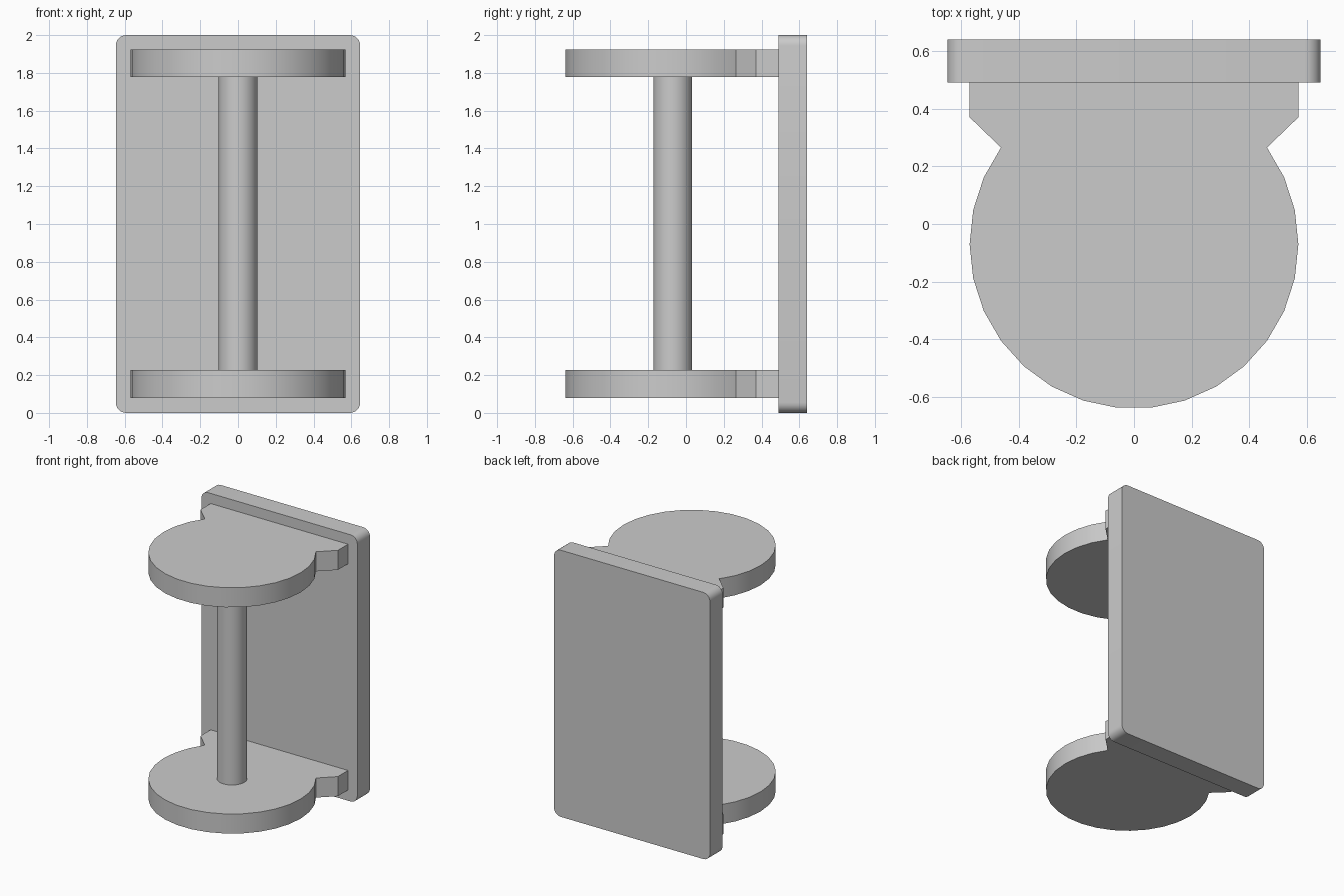
import bpy, bmesh
from math import cos, sin, pi, radians
from mathutils import Vector

old = bpy.data.objects.get("Cube")
if old:
    bpy.data.objects.remove(old, do_unlink=True)

grey = bpy.data.materials.new("plain grey")
grey.use_nodes = True
colour = (0.6, 0.6, 0.6, 1)
grey.diffuse_color = colour
grey.node_tree.nodes["Principled BSDF"].inputs["Base Color"].default_value = colour

AXIS_Y = -0.07  # centre line of pole and discs


def extrude(name, outline, direction):
    """Extrude a flat outline into a closed solid."""
    bm = bmesh.new()
    face = bm.faces.new([bm.verts.new(p) for p in outline])
    result = bmesh.ops.extrude_face_region(bm, geom=[face], use_keep_orig=True)
    moved = [v for v in result["geom"] if isinstance(v, bmesh.types.BMVert)]
    bmesh.ops.translate(bm, verts=moved, vec=Vector(direction))
    bmesh.ops.recalc_face_normals(bm, faces=bm.faces)
    mesh = bpy.data.meshes.new(name)
    bm.to_mesh(mesh)
    bm.free()
    obj = bpy.data.objects.new(name, mesh)
    bpy.context.collection.objects.link(obj)
    mesh.materials.append(grey)
    bpy.ops.object.select_all(action="DESELECT")
    obj.select_set(True)
    bpy.context.view_layer.objects.active = obj
    bpy.ops.object.shade_smooth_by_angle(angle=radians(30))
    return obj


def arc(cx, cy, r, start, stop, steps):
    angles = [radians(start + (stop - start) * i / steps) for i in range(steps + 1)]
    return [(cx + r * cos(a), cy + r * sin(a)) for a in angles]


# Upright back plate with rounded corners
plate = []
half_w, height, r = 0.647, 2.0, 0.055
for sx, z, start in ((1, height - r, 0), (-1, height - r, 90), (-1, r, 180), (1, r, 270)):
    plate += arc(sx * (half_w - r), z, r, start, start + 90, 6)
extrude("back_plate", [(x, 0.49, z) for x, z in plate], (0, 0.15, 0))

# Round shelves with a flared neck joining the plate
shelf = arc(0, AXIS_Y, 0.57, 144, 396, 21)
shelf += [(0.57, 0.37), (0.57, 0.49), (-0.57, 0.49), (-0.57, 0.37)]
for name, z in (("lower_disc", 0.08), ("upper_disc", 1.777)):
    extrude(name, [(x, y, z) for x, y in shelf], (0, 0, 0.147))

# Central pole between the discs
pole = arc(0, AXIS_Y, 0.103, 0, 360, 30)[:-1]
extrude("pole", [(x, y, 0.227) for x, y in pole], (0, 0, 1.55))
